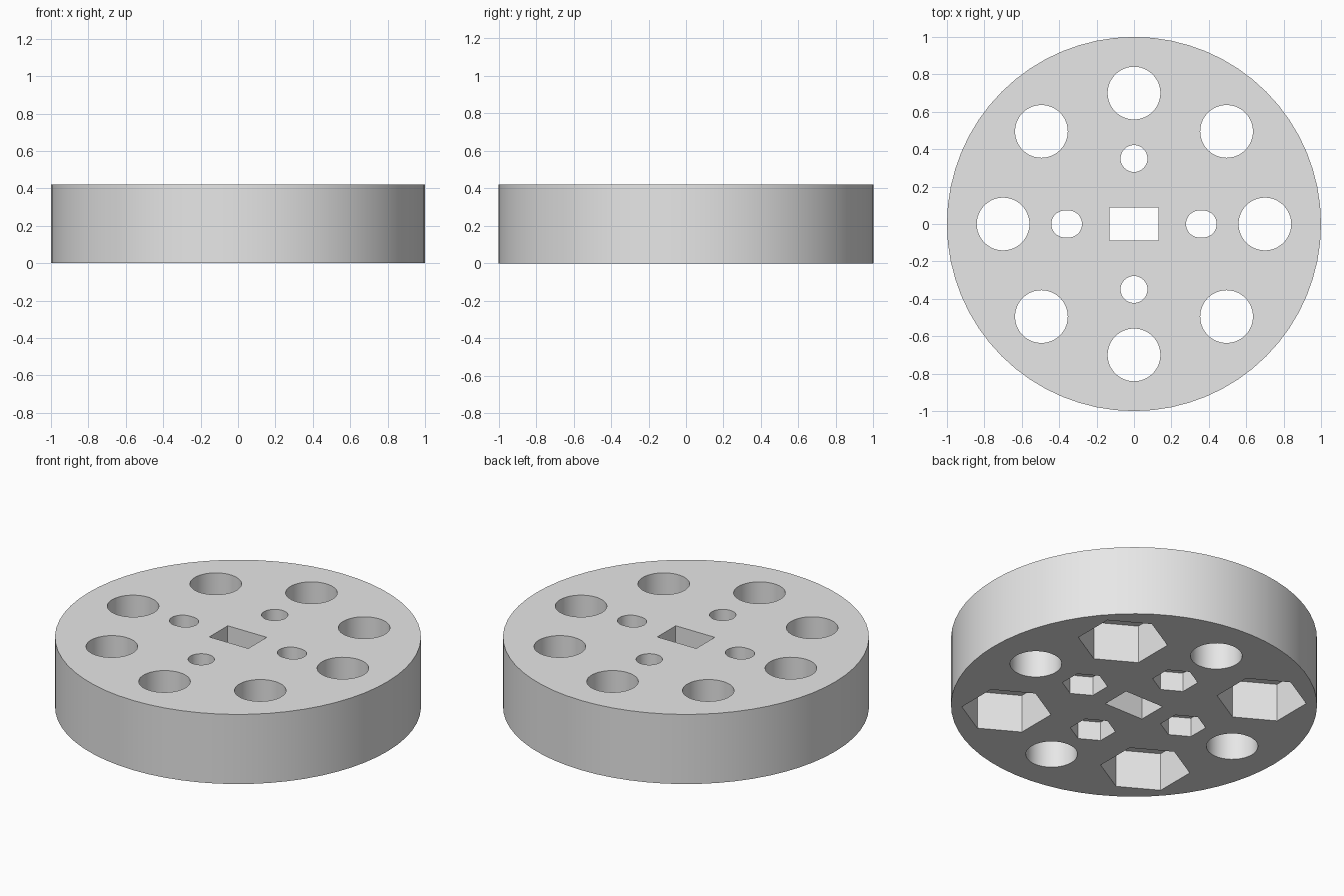
import bpy
import bmesh
from math import cos, sin, pi, radians

cube = bpy.data.objects.get("Cube")
if cube:
    bpy.data.objects.remove(cube, do_unlink=True)

HEIGHT = 0.42
RING, HOLE_R, NUT_R, NUT_DEPTH = 0.70, 0.141, 0.247, 0.23
SMALL_RING, SMALL_R, SMALL_NUT_R, SMALL_NUT_DEPTH = 0.35, 0.072, 0.125, 0.115

grey = bpy.data.materials.new("plain grey")
grey.use_nodes = True
grey.diffuse_color = (0.8, 0.8, 0.8, 1)
grey.node_tree.nodes["Principled BSDF"].inputs["Base Color"].default_value = (0.8, 0.8, 0.8, 1)


def circle(x, y, r, sides, start=0.0):
    return [(x + r * cos(start + 2 * pi * i / sides),
             y + r * sin(start + 2 * pi * i / sides)) for i in range(sides)]


def slot(x, r, stretch, sides=48):
    """Round hole stretched outward along x."""
    side = 1 if x > 0 else -1
    return [(px + (side * stretch if (px - x) * side > 1e-5 else 0), py)
            for px, py in circle(x, 0, r, sides, pi / sides)]


def prism(name, outline, bottom, top):
    bm = bmesh.new()
    face = bm.faces.new([bm.verts.new((x, y, bottom)) for x, y in outline])
    up = bmesh.ops.extrude_face_region(bm, geom=[face])["geom"]
    bmesh.ops.translate(bm, vec=(0, 0, top - bottom),
                        verts=[v for v in up if isinstance(v, bmesh.types.BMVert)])
    bmesh.ops.recalc_face_normals(bm, faces=bm.faces)
    mesh = bpy.data.meshes.new(name)
    bm.to_mesh(mesh)
    bm.free()
    obj = bpy.data.objects.new(name, mesh)
    bpy.context.collection.objects.link(obj)
    mesh.materials.append(grey)
    return obj


# Disc body
disc = prism("disc_body", circle(0, 0, 1, 64), 0, HEIGHT)
bpy.context.view_layer.objects.active = disc
disc.select_set(True)


def cut(outline, depth=None):
    """Cut through the disc, or only a pocket of given depth from below."""
    cutter = prism("cutter", outline, -0.1, depth or HEIGHT + 0.1)
    cutter.hide_render = True
    mod = disc.modifiers.new("cut", "BOOLEAN")
    mod.operation = "DIFFERENCE"
    mod.solver = "EXACT"
    mod.object = cutter
    bpy.ops.object.modifier_apply(modifier=mod.name)
    mesh = cutter.data
    bpy.data.objects.remove(cutter, do_unlink=True)
    bpy.data.meshes.remove(mesh)


# Outer ring of holes, hexagonal nut pockets under the diagonal ones
for i in range(8):
    a = i * pi / 4
    x, y = RING * cos(a), RING * sin(a)
    if i % 2:
        cut(circle(x, y, NUT_R, 6, radians(30)), NUT_DEPTH)
    cut(circle(x, y, HOLE_R, 48))

# Inner holes with small nut pockets, slotted on the x axis
for i in range(4):
    a = i * pi / 2
    x, y = SMALL_RING * cos(a), SMALL_RING * sin(a)
    cut(circle(x, y, SMALL_NUT_R, 6, radians(30)), SMALL_NUT_DEPTH)
    cut(circle(x, y, SMALL_R, 48) if i % 2 else slot(x, SMALL_R, 0.02))

# Rectangular centre hole
cut([(-0.13, -0.088), (0.13, -0.088), (0.13, 0.088), (-0.13, 0.088)])

bpy.ops.object.shade_smooth_by_angle(angle=radians(30))
